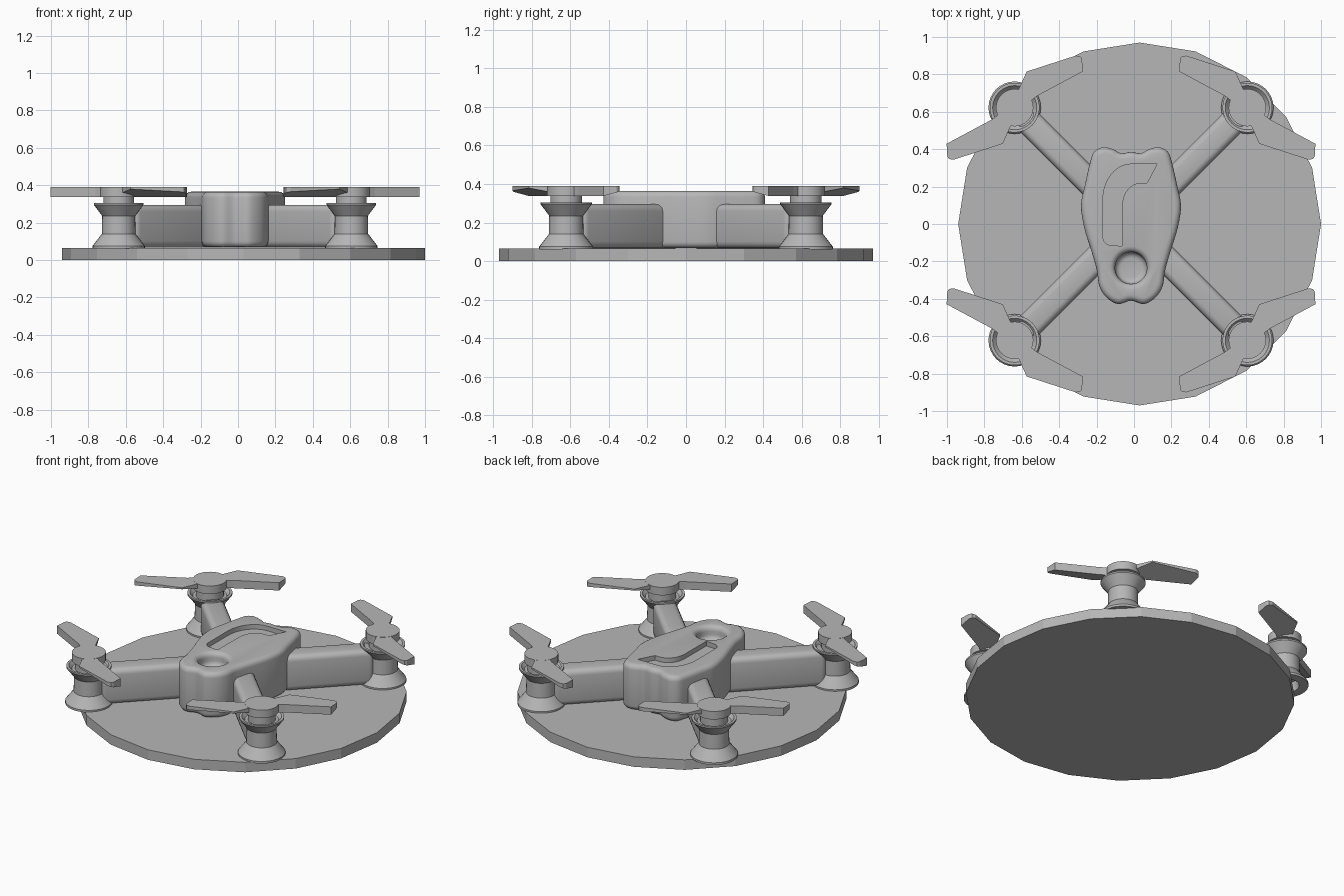
import bpy, bmesh, math
from mathutils import Vector, Matrix

cube = bpy.data.objects.get("Cube")
if cube:
    bpy.data.objects.remove(cube, do_unlink=True)

grey = bpy.data.materials.new("matte_grey")
grey.use_nodes = True
tone = (0.47, 0.47, 0.47, 1)
grey.diffuse_color = tone
grey.node_tree.nodes["Principled BSDF"].inputs["Base Color"].default_value = tone

CX = -0.016      # centre of the frame
ARM = 0.622      # motor offset along x and y
FLOOR = 0.065    # top of the base disc


def make_object(name, bm, smooth=True):
    bmesh.ops.recalc_face_normals(bm, faces=bm.faces)
    mesh = bpy.data.meshes.new(name)
    bm.to_mesh(mesh)
    bm.free()
    mesh.materials.append(grey)
    ob = bpy.data.objects.new(name, mesh)
    bpy.context.collection.objects.link(ob)
    if smooth:
        soften(ob)
    return ob


def soften(ob):
    ob.data.shade_smooth()
    ob.data.set_sharp_from_angle(angle=math.radians(35))


def prism(bm, outline, top, bottom):
    """Extrude an outline; bottom may be a height or a function of (x, y)."""
    low = bottom if callable(bottom) else (lambda x, y: bottom)
    ups = [bm.verts.new((x, y, top)) for x, y in outline]
    downs = [bm.verts.new((x, y, low(x, y))) for x, y in outline]
    bm.faces.new(ups)
    bm.faces.new(downs[::-1])
    n = len(outline)
    for i in range(n):
        j = (i + 1) % n
        bm.faces.new((ups[i], downs[i], downs[j], ups[j]))


def lathe(bm, profile, steps=32):
    rings = [[bm.verts.new((r * math.cos(math.tau * i / steps),
                            r * math.sin(math.tau * i / steps), z))
              for i in range(steps)] for r, z in profile]
    for a, b in zip(rings, rings[1:]):
        for i in range(steps):
            j = (i + 1) % steps
            bm.faces.new((a[i], a[j], b[j], b[i]))
    bm.faces.new(rings[0])
    bm.faces.new(rings[-1])


def arc(cx, cy, rx, ry, start, end, steps=10):
    angles = [math.radians(start + (end - start) * i / steps) for i in range(steps + 1)]
    return [(cx + rx * math.cos(a), cy + ry * math.sin(a)) for a in angles]


def smooth_loop(points, steps=4):
    """Closed Catmull-Rom curve through the points."""
    p = [Vector(q) for q in points]
    out = []
    for i in range(len(p)):
        a, b, c, d = (p[(i + k) % len(p)] for k in (-1, 0, 1, 2))
        for s in range(steps):
            t = s / steps
            out.append((2 * b + (c - a) * t + (2 * a - 5 * b + 4 * c - d) * t ** 2
                        + (3 * b - a - 3 * c + d) * t ** 3) / 2)
    return [(v.x, v.y) for v in out]


def apply(ob, kind, **settings):
    mod = ob.modifiers.new(kind.lower(), kind)
    for key, value in settings.items():
        setattr(mod, key, value)
    bpy.context.view_layer.update()
    graph = bpy.context.evaluated_depsgraph_get()
    mesh = bpy.data.meshes.new_from_object(ob.evaluated_get(graph))
    ob.modifiers.clear()
    ob.data = mesh


def carve(ob, outline, depth_z):
    bm = bmesh.new()
    prism(bm, outline, 0.6, depth_z)
    cutter = make_object("cutter", bm, False)
    cutter.location.x = CX
    cutter.hide_render = True
    apply(ob, 'BOOLEAN', operation='DIFFERENCE', solver='EXACT', object=cutter)
    bpy.data.objects.remove(cutter, do_unlink=True)


def round_edges(ob, width, segments=4):
    apply(ob, 'BEVEL', width=width, segments=segments, limit_method='ANGLE',
          angle_limit=math.radians(50), use_clamp_overlap=False)


# Base disc with twenty flat sides
bm = bmesh.new()
prism(bm, arc(0.03, 0, 0.97, 0.97, 0, 342, 19), FLOOR, 0)
make_object("base_disc", bm, False)

# Central body: lobed outline, rounded edges, round pocket and hooked groove
half = [(-0.07, -0.428), (-0.134, -0.39), (-0.17, -0.33), (-0.182, -0.25),
        (-0.21, -0.15), (-0.25, -0.02), (-0.267, 0.10), (-0.246, 0.21),
        (-0.22, 0.325), (-0.198, 0.385), (-0.15, 0.41), (-0.096, 0.40), (-0.053, 0.378)]
outline = [(0, -0.41)] + half + [(0, 0.385)] + [(-x, y) for x, y in reversed(half)]
bm = bmesh.new()
prism(bm, smooth_loop(outline), 0.365, FLOOR + 0.003)
body = make_object("body", bm)
body.location.x = CX
carve(body, arc(0, -0.235, 0.085, 0.085, 0, 350, 35), 0.28)
round_edges(body, 0.032)
groove = ([(0.139, 0.32)] + arc(0, 0.13, 0.15, 0.19, 90, 180)
          + arc(-0.10, -0.07, 0.05, 0.045, 180, 250, 5) + [(-0.048, -0.118)]
          + arc(0.053, 0.10, 0.10, 0.12, 180, 90) + [(0.086, 0.22)])
carve(body, groove, 0.335)
soften(body)

# Profiles and outlines of the repeated parts
post_profile = [(0.075, 0.12), (0.085, FLOOR - 0.004), (0.14, FLOOR - 0.004),
                (0.14, FLOOR + 0.01), (0.09, 0.14), (0.088, 0.235), (0.112, 0.268),
                (0.133, 0.295), (0.133, 0.305), (0.118, 0.305), (0.10, 0.285),
                (0.082, 0.285), (0.082, 0.345)]
blade = [(0.02, 0.095), (0.064, 0.193), (0.326, 0.278), (0.35, 0.275), (0.36, 0.262),
         (0.364, 0.193), (0.123, 0.064), (0.09, 0.04)]


def blade_underside(x, y):
    across = -0.472 * (x - 0.123) + 0.882 * (y - 0.064)
    return 0.338 + 0.29 * max(across, 0)


for sx, side in ((-1, "right"), (1, "left")):
    for sy, end in ((-1, "front"), (1, "rear")):
        tag = f"{end}_{side}"
        spot = (CX + sx * ARM, sy * ARM, 0)

        # Arm with rounded top edges
        bm = bmesh.new()
        prism(bm, [(0.08, -0.07), (0.82, -0.07), (0.82, 0.07), (0.08, 0.07)],
              0.295, FLOOR + 0.001)
        bm.transform(Matrix.Rotation(math.atan2(sy, sx), 4, 'Z'))
        arm = make_object("arm_" + tag, bm)
        arm.location.x = CX
        round_edges(arm, 0.035)
        soften(arm)

        # Flared motor post with a dished collar
        bm = bmesh.new()
        lathe(bm, post_profile)
        make_object("motor_post_" + tag, bm).location = spot

        # Propeller hub
        bm = bmesh.new()
        prism(bm, arc(0, 0, 0.1, 0.1, 0, 348.75, 31), 0.39, 0.338)
        make_object("propeller_hub_" + tag, bm).location = spot

        # Two swept blades, thick on one edge and thin on the other
        bm = bmesh.new()
        prism(bm, blade, 0.389, blade_underside)
        twin = bmesh.ops.duplicate(bm, geom=bm.verts[:] + bm.edges[:] + bm.faces[:])
        bmesh.ops.rotate(bm, verts=[g for g in twin["geom"] if isinstance(g, bmesh.types.BMVert)],
                         cent=(0, 0, 0), matrix=Matrix.Rotation(math.pi, 3, 'Z'))
        bm.transform(Matrix.Diagonal((-sx, sy, 1, 1)))
        make_object("propeller_blades_" + tag, bm, False).location = spot
